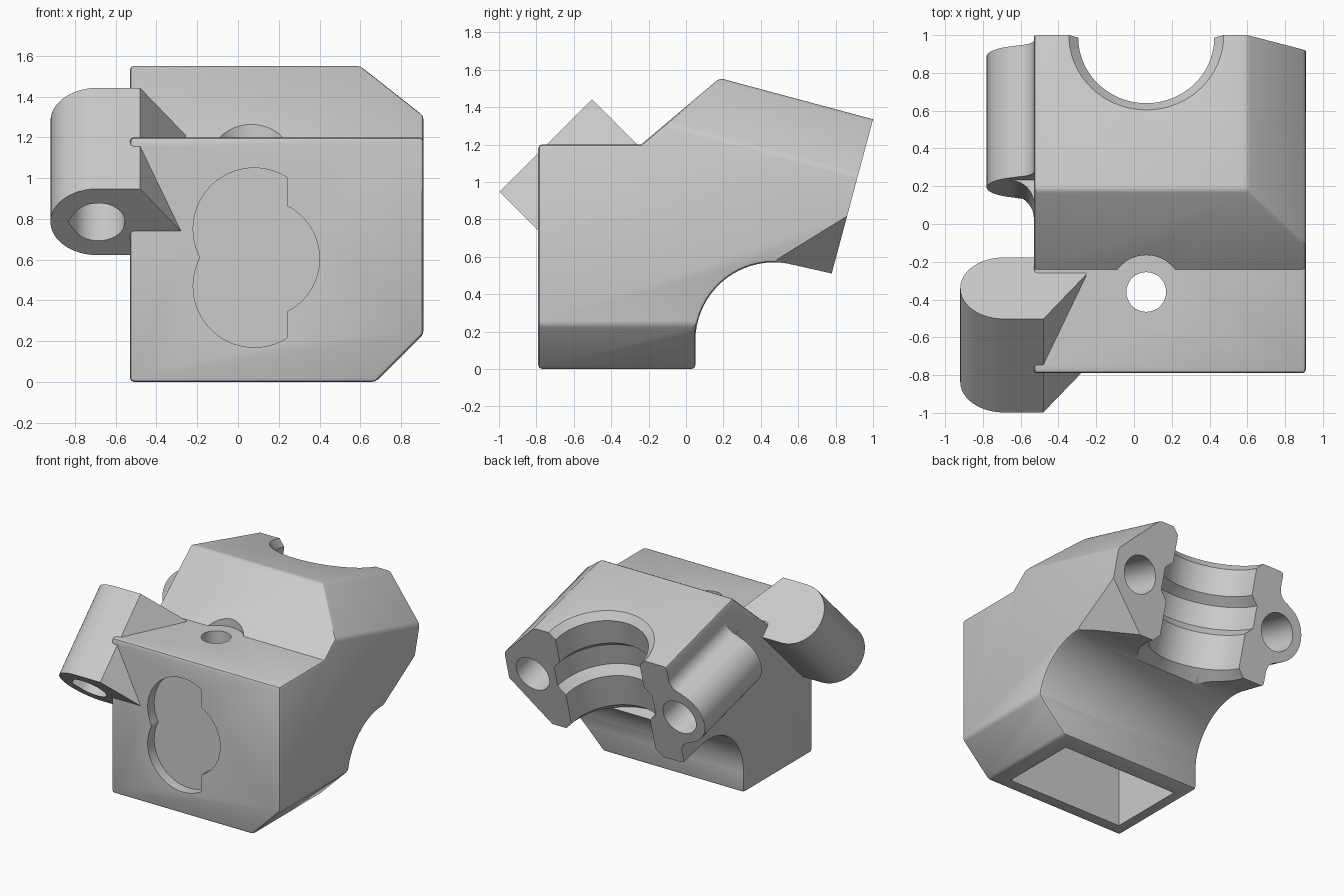
import bpy, bmesh
from math import cos, sin, radians, pi
from mathutils import Vector

if "Cube" in bpy.data.objects:
    bpy.data.objects.remove(bpy.data.objects["Cube"])

grey = bpy.data.materials.new("light grey plastic")
grey.use_nodes = True
GREY = (0.6, 0.6, 0.6, 1)
grey.diffuse_color = GREY
grey.node_tree.nodes["Principled BSDF"].inputs["Base Color"].default_value = GREY

X, Y, Z = Vector((1, 0, 0)), Vector((0, 1, 0)), Vector((0, 0, 1))
# Tilted frame of the clamp: O is the top of its rear face
A = radians(15)
O = Vector((0, 1, 1.335))
OUT = Vector((0, cos(A), -sin(A)))
DOWN = Vector((0, -sin(A), -cos(A)))


def arc(cx, cy, r, a0, a1, n=24):
    step = radians(a1 - a0) / n
    return [(cx + r * cos(radians(a0) + i * step), cy + r * sin(radians(a0) + i * step))
            for i in range(n + 1)]


def circle(cx, cy, r, n=48):
    return arc(cx, cy, r, 0, 360, n)[:-1]


def prism_mesh(pts, origin, u, v, length):
    """Extrude a closed outline in the u, v plane along u x v."""
    bm = bmesh.new()
    face = bm.faces.new([bm.verts.new(origin + u * a + v * b) for a, b in pts])
    new = bmesh.ops.extrude_face_region(bm, geom=[face])["geom"]
    bmesh.ops.translate(bm, vec=u.cross(v) * length,
                        verts=[g for g in new if isinstance(g, bmesh.types.BMVert)])
    bmesh.ops.recalc_face_normals(bm, faces=bm.faces)
    return bm


def make(name, bm):
    mesh = bpy.data.meshes.new(name)
    bm.to_mesh(mesh)
    bm.free()
    mesh.materials.append(grey)
    ob = bpy.data.objects.new(name, mesh)
    bpy.context.collection.objects.link(ob)
    return ob


def prism(name, *args):
    return make(name, prism_mesh(*args))


def combine(target, tool, operation="DIFFERENCE"):
    mod = target.modifiers.new(tool.name, "BOOLEAN")
    mod.operation, mod.solver, mod.object = operation, "EXACT", tool
    bpy.context.view_layer.update()
    bpy.context.view_layer.objects.active = target
    bpy.ops.object.modifier_apply(modifier=mod.name)
    bpy.data.objects.remove(tool)


def slice_off(bm, point, normal):
    cut = bmesh.ops.bisect_plane(bm, geom=bm.verts[:] + bm.edges[:] + bm.faces[:],
                                 plane_co=point, plane_no=normal, clear_outer=True)
    bmesh.ops.edgeloop_fill(bm, edges=[g for g in cut["geom_cut"]
                                       if isinstance(g, bmesh.types.BMEdge)])


# Main block: side profile across the width, with two long chamfers
rear_top = O + OUT * 0.1
rear_low = rear_top + DOWN * 0.85
profile = [(-0.79, 0), (0.05, 0)] + arc(0.47, 0.15, 0.42, 180, 75, 20)
profile += [(rear_low.y, rear_low.z), (rear_top.y, rear_top.z),
            (0.18, 1.555), (-0.24, 1.2), (-0.79, 1.2)]
bm = prism_mesh(profile, X * -0.53, Y, Z, 1.44)
slice_off(bm, X * 0.6 + O, X - DOWN)
slice_off(bm, X * 0.675, X - Z)
bmesh.ops.recalc_face_normals(bm, faces=bm.faces)
soft = [e for e in bm.edges if e.is_manifold and e.calc_face_angle_signed() > 0.4]
bmesh.ops.bevel(bm, geom=soft, offset=0.02, segments=2, profile=0.5, affect="EDGES")
body = make("clamp_housing", bm)

# Rear screw boss, filleted into the side of the block
boss = [(-0.4, 0.1)] + arc(-0.63, 0.11, 0.1, 0, 80, 8)
boss += arc(-0.56, 0.43, 0.22, 250, 110, 24)
boss += arc(-0.63, 0.75, 0.1, -80, 0, 8) + [(-0.4, 0.76)]
combine(body, prism("rear_boss", boss, O - OUT * 0.72, X, DOWN, 0.82), "UNION")
fillet = arc(-0.66, -0.85, 0.13, 0, 90, 10) + [(-0.66, -0.6), (-0.45, -0.6), (-0.45, -0.85)]
combine(body, prism("rear_boss_fillet", fillet, O + DOWN * 0.58, X, OUT, 0.3), "UNION")

# Front screw boss, leaning at 45 degrees
LEAN = Vector((0, -1, 1)).normalized()
boss_top = Vector((0, -0.34, 1.28))
boss = arc(-0.69, 0, 0.23, 90, 270) + [(-0.255, -0.23), (-0.255, -0.1), (-0.48, 0.23)]
combine(body, prism("front_boss", boss, boss_top, X, LEAN, 0.7), "UNION")
tear = arc(-0.685, 0, 0.13, -145, 145, 40) + [(-0.835, 0)]
combine(body, prism("front_boss_hole", tear, boss_top - LEAN.cross(X) * 0.1, X, LEAN, 0.9))

# Flat rear face
square = [(-2, -2), (2, -2), (2, 2), (-2, 2)]
combine(body, prism("rear_trim", square, O, X, DOWN, 1))

# Tapered corner under the clamp
corner = [Vector((0.91, 0.85, 0.81)), Vector((0.6, 0.775, 0.51)), Vector((0.91, 0.46, 0.57))]
mid = sum(corner, Vector()) / 3
normal = (corner[1] - corner[0]).cross(corner[2] - corner[0]).normalized()
if normal.x < 0:
    normal.negate()
bm = bmesh.new()
for p in corner:
    for lift in (0, 0.5):
        bm.verts.new(mid + (p - mid) * 1.25 + normal * lift)
bmesh.ops.convex_hull(bm, input=bm.verts)
bmesh.ops.recalc_face_normals(bm, faces=bm.faces)
combine(body, make("corner_cut", bm))

# Grooved half-round channel
steps = [(0, -0.1), (0.51, -0.1), (0.36, 0.05), (0.36, 0.25), (0.42, 0.31),
         (0.42, 0.48), (0.36, 0.54), (0.36, 0.8), (0.45, 0.89), (0, 0.89)]
bm = bmesh.new()
axis = O + X * 0.065
verts = [bm.verts.new(axis + X * r + DOWN * t) for r, t in steps]
edges = [bm.edges.new(pair) for pair in zip(verts, verts[1:])]
bmesh.ops.spin(bm, geom=verts + edges, cent=axis, axis=DOWN, angle=2 * pi, steps=72)
bmesh.ops.remove_doubles(bm, verts=bm.verts, dist=0.0005)
bmesh.ops.recalc_face_normals(bm, faces=bm.faces)
combine(body, make("channel", bm))

# Clamp screw holes
for x in (-0.565, 0.69):
    combine(body, prism("clamp_hole", circle(x, 0.435, 0.14), O - OUT * 0.4, X, DOWN, 0.6))

# Hollow duct, open underneath, and its top hole with tool clearance
duct = [(-0.44, -0.69), (0.55, -0.69), (0.55, -0.09), (-0.44, -0.09)]
combine(body, prism("duct", duct, Z * -0.1, X, Y, 1.18))
combine(body, prism("top_hole", circle(0.065, -0.36, 0.105), Z * 0.9, X, Y, 0.5))
combine(body, prism("clearance", circle(0.065, -0.36, 0.195), Z * 1.2, X, Y, 0.5))

# Lobed recess in the front face
lobes = arc(0.11, 0.605, 0.29, -63.4, 63.4)
lobes += arc(0.08, 0.75, 0.3, 57.8, 207.8, 32)
lobes += arc(0.08, 0.47, 0.3, 152.2, 302.2, 32)
combine(body, prism("front_recess", lobes, Y * -0.71, X, Z, 0.3))

bpy.ops.object.select_all(action="DESELECT")
body.select_set(True)
bpy.context.view_layer.objects.active = body
bpy.ops.object.shade_smooth_by_angle(angle=radians(30))
